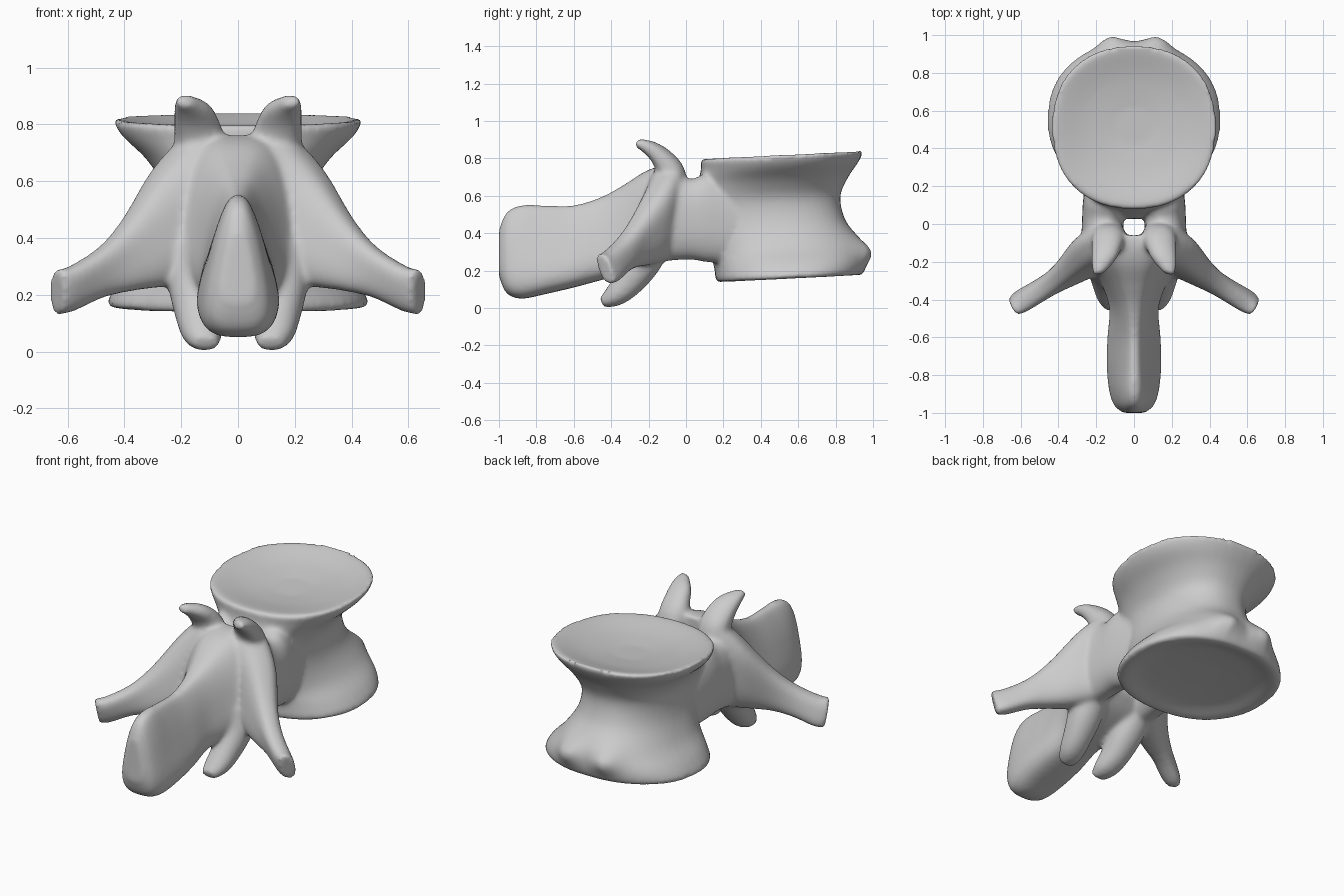
import bpy, bmesh, math
from mathutils import Vector

if "Cube" in bpy.data.objects:
    bpy.data.objects.remove(bpy.data.objects["Cube"])

bm = bmesh.new()
N = 48

def skin(rings):
    """Bridge closed rings of points into a capped solid."""
    vs = [[bm.verts.new(p) for p in r] for r in rings]
    n = len(rings[0])
    fs = []
    for a, b in zip(vs, vs[1:]):
        for i in range(n):
            j = (i + 1) % n
            fs.append(bm.faces.new((a[i], a[j], b[j], b[i])))
    fs += [bm.faces.new(vs[0][::-1]), bm.faces.new(vs[-1])]
    bmesh.ops.recalc_face_normals(bm, faces=fs)

def unit(power):
    """Superellipse outline of radius one."""
    out = []
    for i in range(N):
        c, s = math.cos(math.tau * i / N), math.sin(math.tau * i / N)
        out.append((math.copysign(abs(c) ** (2 / power), c),
                    math.copysign(abs(s) ** (2 / power), s)))
    return out

def spline(keys, steps=5):
    """Catmull-Rom resampling of rows of numbers."""
    k = [keys[0]] + keys + [keys[-1]]
    out = []
    for i in range(1, len(k) - 2):
        for s in range(steps):
            t = s / steps
            out.append([0.5 * (2*b + (c-a)*t + (2*a-5*b+4*c-d)*t*t + (3*b-a-3*c+d)*t**3)
                        for a, b, c, d in zip(*k[i-1:i+3])])
    return out + [list(keys[-1])]

def limb(keys, power=2.4):
    """Mirrored pair; each key is centre, half-axis u, half-axis v."""
    for side in (1, -1):
        rings = []
        for k in spline(keys):
            c, u, v = Vector(k[:3]), Vector(k[3:6]), Vector(k[6:9])
            pts = [c + u * a + v * b for a, b in unit(power)]
            rings.append([(p.x * side, p.y, p.z) for p in pts])
        skin(rings)

# vertebral body: z, half width, back y, front y, with dished end plates
body = [(.19, .12, .45, .68), (.18, .30, .28, .83), (.157, .41, .19, .92),
        (.17, .46, .16, .95), (.24, .42, .15, .965), (.33, .335, .12, .945),
        (.45, .275, .06, .855), (.58, .265, .025, .825), (.68, .32, .055, .865),
        (.76, .405, .08, .92), (.81, .435, .08, .945), (.82, .41, .11, .925),
        (.785, .26, .27, .78), (.765, .10, .42, .62)]
rings = []
for z, rx, y0, y1 in spline(body, 4):
    ring = []
    for a, b in unit(2.25):
        y = (y0 + y1) / 2 + b * (y1 - y0) / 2
        # two small lips bulge from the lower front rim
        lip = math.exp(-((z - .28) / .065) ** 2 - ((abs(rx * a) - .13) / .07) ** 2)
        ring.append((rx * a, y + (.05 * lip if b > 0 else 0), z + .05 * (y - .55)))
    rings.append(ring)
skin(rings)

# lamina and spinous process: y, bottom z, top z, half width below, half width above
spine = [(-.06, .34, .76, .25, .21), (-.13, .27, .76, .28, .18), (-.22, .22, .73, .27, .14),
         (-.33, .18, .66, .20, .10), (-.45, .15, .595, .16, .065), (-.6, .11, .55, .18, .045),
         (-.75, .075, .55, .185, .045), (-.88, .05, .55, .165, .055),
         (-.96, .08, .51, .13, .05), (-1.0, .17, .42, .07, .03)]
rings = []
for y, z0, z1, w0, w1 in spline(spine, 4):
    rings.append([(a * (w0 + (w1 - w0) * (b + 1) / 2), y, z0 + (z1 - z0) * (b + 1) / 2)
                  for a, b in unit(3.0)])
skin(rings)

# pedicles either side of the canal
limb([(.15, .28, .44, .10, 0, 0, 0, 0, .20), (.16, .12, .48, .11, 0, 0, 0, 0, .235),
      (.165, .02, .475, .11, 0, 0, 0, 0, .215), (.17, -.12, .49, .11, 0, 0, 0, 0, .24)], 2.4)

# transverse processes
limb([(.17, -.12, .51, 0, .02, .26, .06, .10, 0), (.27, -.185, .44, .01, .03, .21, .05, .085, 0),
      (.38, -.275, .345, .01, .01, .13, .035, .06, 0), (.48, -.34, .28, 0, -.01, .09, .03, .05, 0),
      (.59, -.405, .22, 0, -.025, .08, .03, .045, 0), (.64, -.435, .21, 0, -.025, .08, .025, .035, 0)], 2.8)

# upper articular processes, pointed leaves hooked backwards
limb([(.135, -.06, .60, .09, 0, 0, 0, .08, .02), (.135, -.085, .73, .09, 0, 0, 0, .07, .03),
      (.145, -.135, .81, .08, -.02, 0, .01, .04, .035), (.16, -.20, .86, .065, -.02, 0, .01, .02, .032),
      (.185, -.265, .885, .03, -.01, 0, 0, .01, .02)], 2.2)

# lower articular processes
limb([(.16, -.18, .36, .10, 0, 0, 0, .11, -.03), (.15, -.24, .23, .095, 0, 0, 0, .08, -.05),
      (.14, -.32, .125, .08, 0, 0, 0, .055, -.055), (.127, -.39, .06, .07, 0, 0, 0, .035, -.045),
      (.115, -.45, .027, .045, 0, 0, 0, .012, -.025)], 2.1)

mesh = bpy.data.meshes.new("vertebra")
bm.to_mesh(mesh)
bm.free()
obj = bpy.data.objects.new("vertebra", mesh)
bpy.context.collection.objects.link(obj)

# fuse all the parts into one smooth bone
rm = obj.modifiers.new("fuse", 'REMESH')
rm.mode = 'VOXEL'
rm.voxel_size = .012
rm.use_smooth_shade = True
sm = obj.modifiers.new("soften", 'SMOOTH')
sm.factor = .5
sm.iterations = 12
